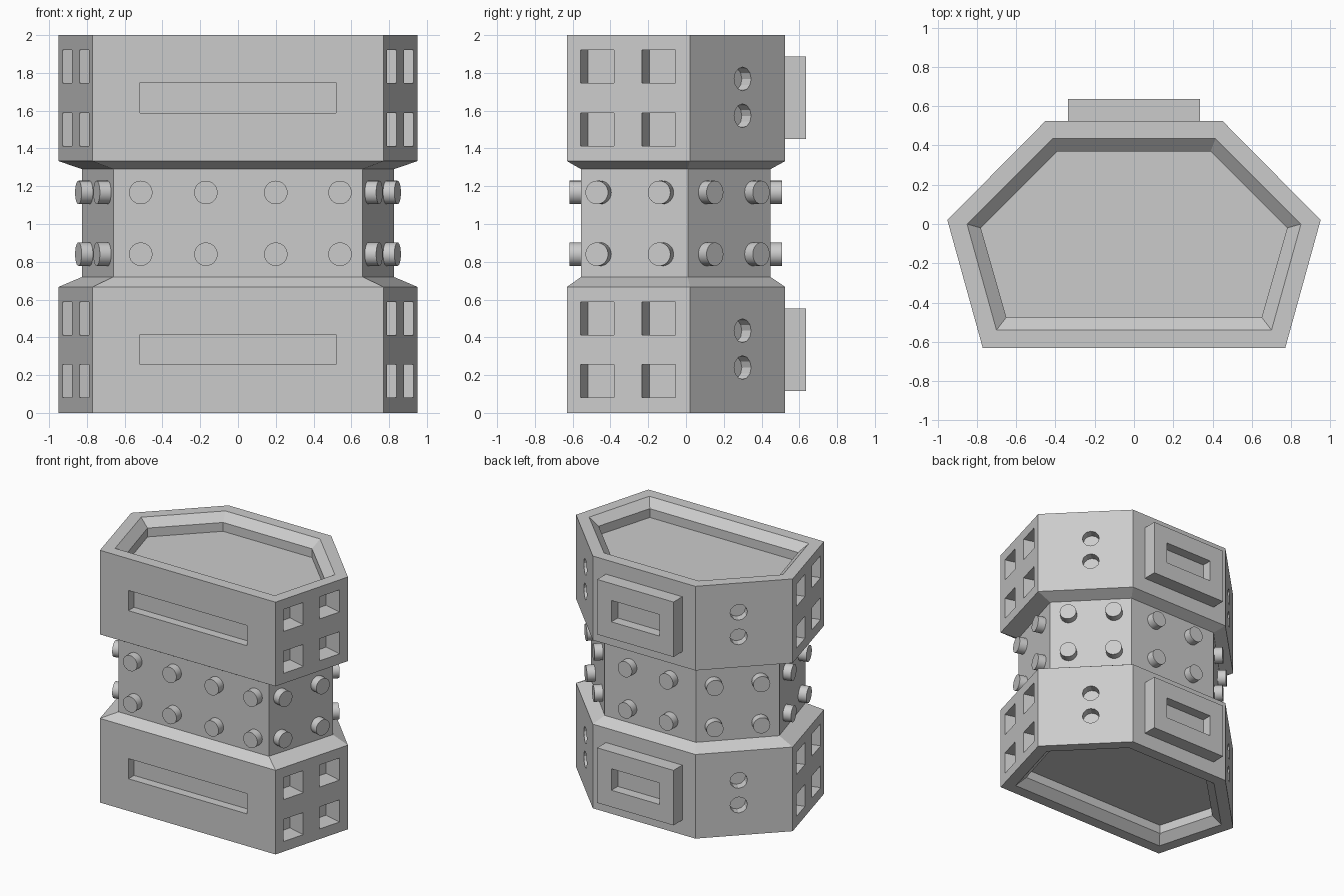
import bpy, bmesh, math
from mathutils import Vector, Matrix

if "Cube" in bpy.data.objects:
    bpy.data.objects.remove(bpy.data.objects["Cube"])


def make_object(name, bm):
    bmesh.ops.recalc_face_normals(bm, faces=bm.faces)
    me = bpy.data.meshes.new(name)
    bm.to_mesh(me)
    bm.free()
    ob = bpy.data.objects.new(name, me)
    bpy.context.collection.objects.link(ob)
    return ob


def frame(pos, normal):
    # local x runs along the wall, local y is up, local z points outward
    n = Vector(normal).normalized()
    x = Vector((0, 0, 1)).cross(n)
    m = Matrix((x, (0, 0, 1), n)).transposed().to_4x4()
    return Matrix.Translation(pos) @ m


def add_box(bm, pos, normal, w, h, d0, d1):
    m = frame(pos, normal) @ Matrix.Translation((0, 0, (d0 + d1) / 2))
    bmesh.ops.create_cube(bm, size=1, matrix=m @ Matrix.Diagonal((w, h, d1 - d0, 1)))


def add_cyl(bm, pos, normal, r, d0, d1, sides, r_in=None):
    m = frame(pos, normal) @ Matrix.Translation((0, 0, (d0 + d1) / 2))
    bmesh.ops.create_cone(bm, cap_ends=True, segments=sides, radius1=r_in or r,
                          radius2=r, depth=d1 - d0, matrix=m)


def on_edge(a, b, y, z):
    # point of the plan edge a-b at the given y
    t = (y - a[1]) / (b[1] - a[1])
    return Vector((a[0] + t * (b[0] - a[0]), y, z))


def edge_normal(a, b):
    return Vector((b[1] - a[1], a[0] - b[0], 0)).normalized()


def flip(v):
    return Vector((-v[0], v[1], v[2]))


# half plans: front corner, side corner, back corner
OUTER = [(0.77, -0.63), (0.95, 0.02), (0.45, 0.525)]
WAIST = [(0.66, -0.555), (0.825, 0.01), (0.40, 0.447)]
LIP = [(0.70, -0.54), (0.85, 0.0), (0.415, 0.435)]
FLOOR = [(0.65, -0.475), (0.78, -0.02), (0.39, 0.37)]

# body: hexagonal loft from bottom recess to top recess
profile = [(FLOOR, 0.13), (FLOOR, 0.06), (LIP, 0), (OUTER, 0), (OUTER, 0.667),
           (WAIST, 0.72), (WAIST, 1.29), (OUTER, 1.333), (OUTER, 2), (LIP, 2),
           (FLOOR, 1.94), (FLOOR, 1.87)]
bm = bmesh.new()
rings = []
for half, z in profile:
    pts = half + [(-x, y) for x, y in reversed(half)]
    rings.append([bm.verts.new((x, y, z)) for x, y in pts])
for r0, r1 in zip(rings, rings[1:]):
    for i in range(6):
        j = (i + 1) % 6
        bm.faces.new((r0[i], r0[j], r1[j], r1[i]))
bm.faces.new(rings[0])
bm.faces.new(rings[-1])
body = make_object("body", bm)

# cutters for slots, windows and round holes in both bands
cut = bmesh.new()
side_n = edge_normal(OUTER[0], OUTER[1])
rear_n = edge_normal(OUTER[1], OUTER[2])
for zb in (0, 1.333):
    add_box(cut, (0, -0.63, zb + 0.335), (0, -1, 0), 1.04, 0.16, -0.07, 0.05)
    for z in (0.168, 0.5):
        for y in (-0.47, -0.145):
            p = on_edge(OUTER[0], OUTER[1], y, zb + z)
            for q, n in ((p, side_n), (flip(p), flip(side_n))):
                add_box(cut, q, n, 0.185, 0.175, -0.15, 0.05)
    for z in (0.24, 0.435):
        p = on_edge(OUTER[1], OUTER[2], 0.30, zb + z)
        for q, n in ((p, rear_n), (flip(p), flip(rear_n))):
            add_cyl(cut, q, n, 0.063, -0.07, 0.03, 12)
cutter = make_object("band_cutter", cut)

# back plates with a slot
plates = bmesh.new()
plate_cut = bmesh.new()
for zb in (0, 1.335):
    add_box(plates, (0, 0.525, zb + 0.334), (0, 1, 0), 0.67, 0.436, -0.02, 0.11)
    add_box(plate_cut, (0, 0.525, zb + 0.334), (0, 1, 0), 0.42, 0.17, 0.03, 0.2)
back_plates = make_object("back_plates", plates)
plate_cutter = make_object("plate_cutter", plate_cut)

for ob, tool in ((body, cutter), (back_plates, plate_cutter)):
    mod = ob.modifiers.new("cut", 'BOOLEAN')
    mod.operation = 'DIFFERENCE'
    mod.solver = 'EXACT'
    mod.object = tool
    bpy.context.view_layer.objects.active = ob
    bpy.ops.object.modifier_apply(modifier=mod.name)
    bpy.data.objects.remove(tool)

# studs around the waist, two rows
studs = bmesh.new()
spots = [((x, -0.555, 0), (0, -1, 0)) for x in (-0.515, -0.17, 0.2, 0.54)]
spots += [((x, 0.447, 0), (0, 1, 0)) for x in (-0.18, 0.18)]
for a, b, ys in ((WAIST[0], WAIST[1], (-0.455, -0.125)),
                 (WAIST[1], WAIST[2], (0.11, 0.355))):
    for y in ys:
        p, n = on_edge(a, b, y, 0), edge_normal(a, b)
        spots += [(p, n), (flip(p), flip(n))]
for p, n in spots:
    for z in (0.84, 1.167):
        add_cyl(studs, Vector((p[0], p[1], z)), n, 0.062, -0.03, 0.062, 32)
stud_ob = make_object("waist_studs", studs)
bpy.ops.object.select_all(action='DESELECT')
stud_ob.select_set(True)
bpy.context.view_layer.objects.active = stud_ob
bpy.ops.object.shade_smooth_by_angle(angle=math.radians(30))
